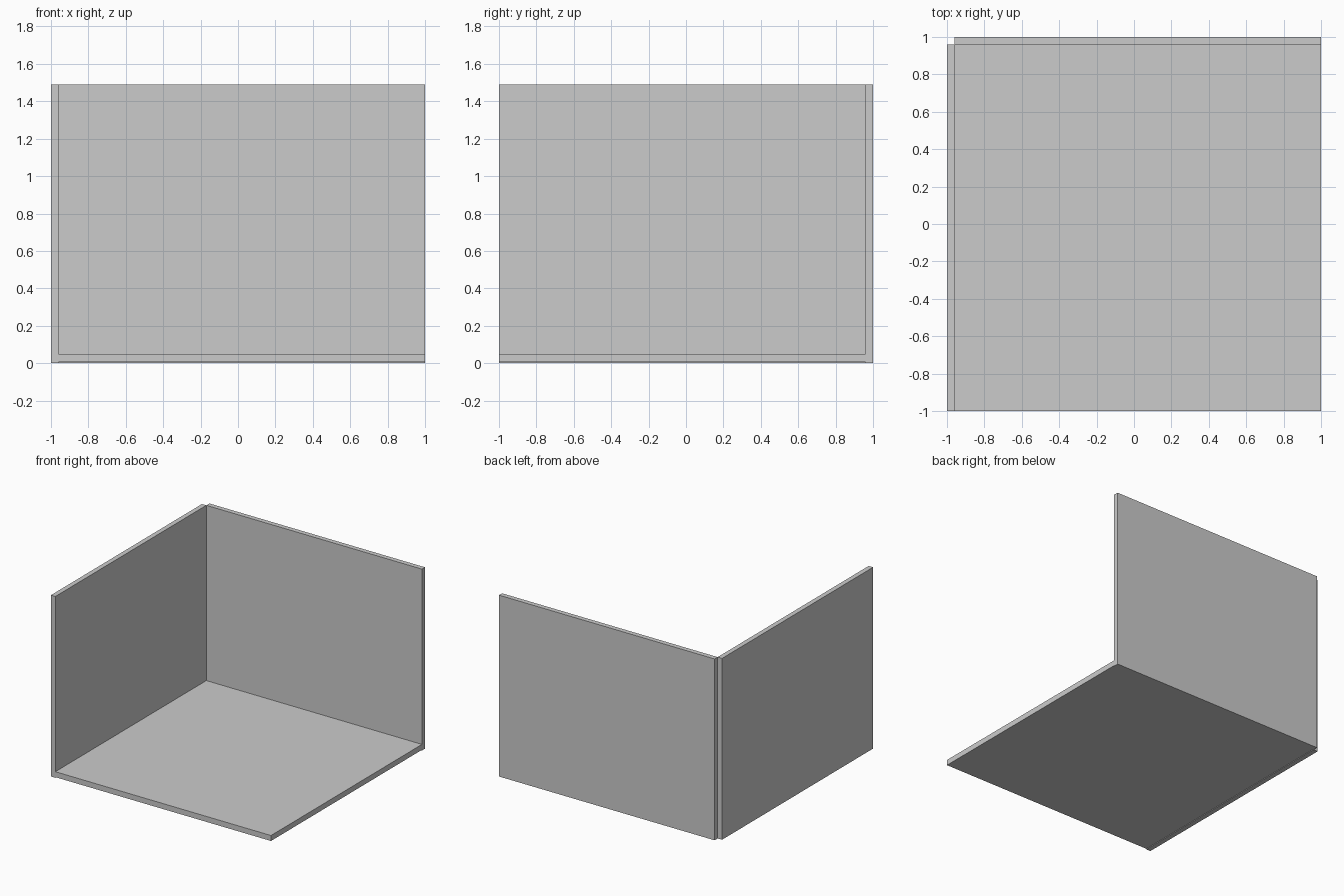
import bpy, bmesh
from mathutils import Vector

if "Cube" in bpy.data.objects:
    bpy.data.objects.remove(bpy.data.objects["Cube"])

T = 0.04     # wall thickness
H = 1.49     # wall height
BASE = 0.005  # small step between floor underside and wall bottoms


def slab(name, lo, hi):
    """Axis-aligned flat-shaded slab between two corners."""
    lo, hi = Vector(lo), Vector(hi)
    bm = bmesh.new()
    bmesh.ops.create_cube(bm, size=1)
    for v in bm.verts:
        v.co = Vector(((v.co[i] + 0.5) * (hi[i] - lo[i]) + lo[i]) for i in range(3))
    me = bpy.data.meshes.new(name)
    bm.to_mesh(me)
    bm.free()
    ob = bpy.data.objects.new(name, me)
    bpy.context.collection.objects.link(ob)
    return ob


# Floor fits inside the two walls, which leave a notch at the outer corner
slab("floor", (-1 + T, -1, BASE), (1, 1 - T, 0.05))
slab("left_wall", (-1, -1, 0), (-1 + T, 1 - T, H))
slab("back_wall", (-1 + T, 1 - T, 0), (1, 1, H))
